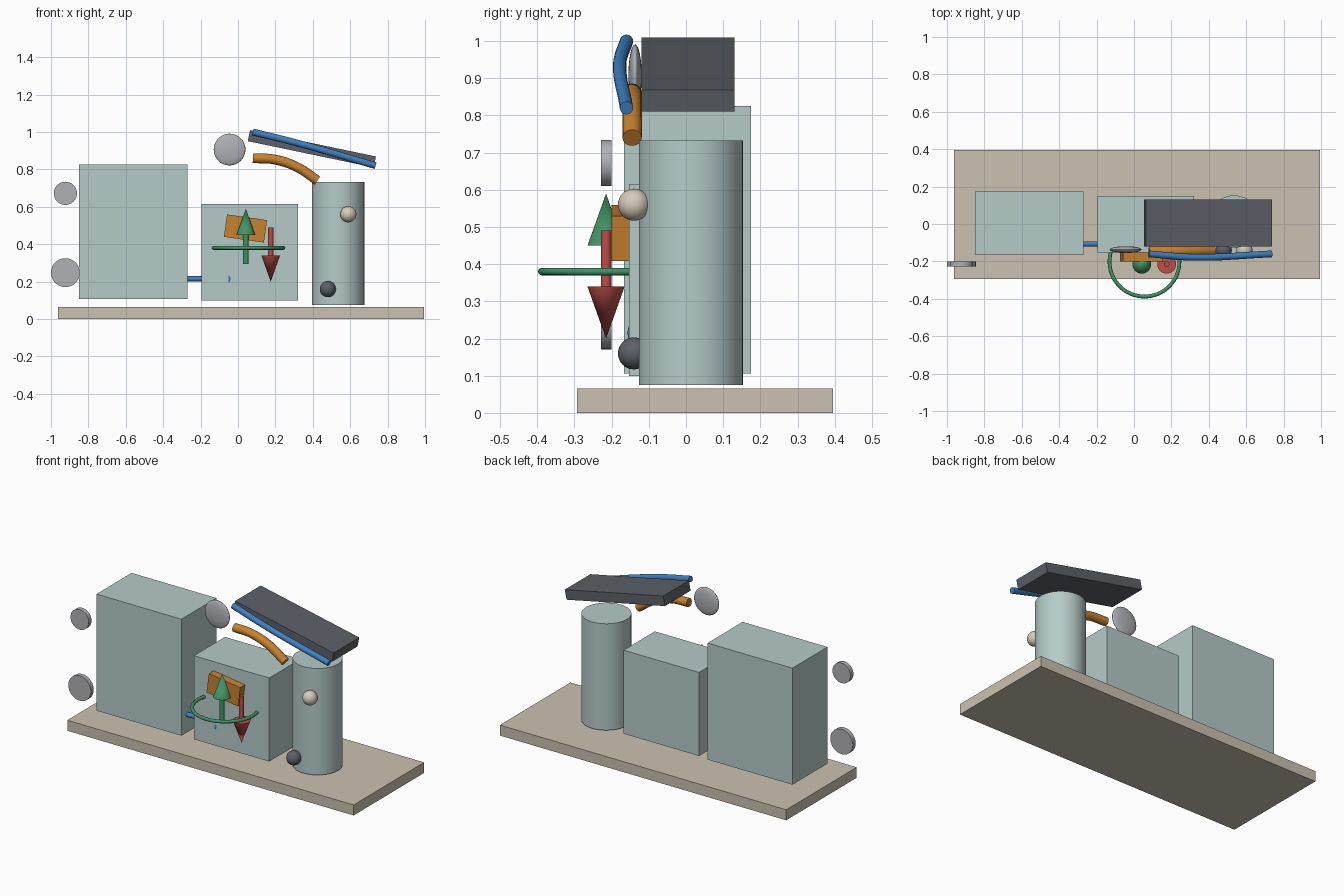
import bpy
import math
from mathutils import Vector

cube = bpy.data.objects.get("Cube")
if cube:
    bpy.data.objects.remove(cube, do_unlink=True)


def material(name, r, g, b):
    """Flat colour given as 0-255 screen values, stored as linear."""
    def linear(c):
        c /= 255
        return c / 12.92 if c <= 0.04 else ((c + 0.055) / 1.055) ** 2.4
    colour = (linear(r), linear(g), linear(b), 1)
    mat = bpy.data.materials.new(name)
    mat.use_nodes = True
    mat.diffuse_color = colour
    mat.node_tree.nodes["Principled BSDF"].inputs["Base Color"].default_value = colour
    return mat


tan = material("tan", 203, 193, 176)
pale_teal = material("pale teal", 181, 203, 201)
blue = material("blue", 62, 128, 192)
water_blue = material("water blue", 108, 166, 195)
green = material("green", 66, 148, 102)
red = material("red", 188, 78, 72)
orange = material("orange", 200, 130, 48)
light_grey = material("light grey", 176, 177, 182)
dark_grey = material("dark grey", 92, 97, 104)
cream = material("cream", 214, 203, 186)


def finish(name, mat, smooth=True):
    obj = bpy.context.object
    obj.name = name
    obj.data.materials.append(mat)
    if smooth:
        bpy.ops.object.shade_smooth_by_angle(angle=math.radians(35))
    return obj


def box(name, centre, size, mat, tilt=0):
    bpy.ops.mesh.primitive_cube_add(size=1, location=centre,
                                    rotation=(0, math.radians(tilt), 0))
    bpy.context.object.scale = size
    return finish(name, mat, smooth=False)


def rod(name, start, end, radius, mat, tip_radius=None):
    """Cylinder, or cone when a tip radius is given, between two points."""
    start, end = Vector(start), Vector(end)
    axis = end - start
    bpy.ops.mesh.primitive_cone_add(
        vertices=48, radius1=radius,
        radius2=radius if tip_radius is None else tip_radius,
        depth=axis.length, location=(start + end) / 2,
        rotation=axis.to_track_quat('Z', 'Y').to_euler())
    return finish(name, mat)


def ball(name, centre, radii, mat):
    bpy.ops.mesh.primitive_uv_sphere_add(segments=32, ring_count=16, radius=1,
                                         location=centre)
    bpy.context.object.scale = radii
    return finish(name, mat)


def tube(name, points, radius, mat):
    """Capped round tube following a smooth path."""
    curve = bpy.data.curves.new(name, 'CURVE')
    curve.dimensions = '3D'
    curve.bevel_depth = radius
    curve.bevel_resolution = 6
    curve.use_fill_caps = True
    spline = curve.splines.new('BEZIER')
    spline.bezier_points.add(len(points) - 1)
    for knot, co in zip(spline.bezier_points, points):
        knot.co = co
        knot.handle_left_type = knot.handle_right_type = 'AUTO'
    obj = bpy.data.objects.new(name, curve)
    bpy.context.collection.objects.link(obj)
    bpy.ops.object.select_all(action='DESELECT')
    obj.select_set(True)
    bpy.context.view_layer.objects.active = obj
    bpy.ops.object.convert(target='MESH')
    return finish(name, mat)


def arrow(name, tail, neck, tip, mat):
    rod(name + "_shaft", tail, neck, 0.014, mat)
    rod(name + "_head", neck, tip, 0.05, mat, tip_radius=0)


# Base slab and the three vessels
box("base", (0.017, 0.051, 0.0325), (1.957, 0.688, 0.065), tan)
box("large_tank", (-0.56, 0.004, 0.466), (0.58, 0.342, 0.72), pale_teal)
box("middle_tank", (0.063, -0.001, 0.357), (0.515, 0.304, 0.516), pale_teal)
rod("column", (0.535, 0.013, 0.075), (0.535, 0.013, 0.733), 0.14, pale_teal)

# Water fill just inside the middle tank
box("water", (0.063, -0.001, 0.29), (0.455, 0.302, 0.33), water_blue)

# Tilted panel over the column
box("panel", (0.395, 0.005, 0.91), (0.688, 0.25, 0.06), dark_grey, tilt=11.8)

# Curved pipes
tube("upper_pipe", [(0.08, -0.16, 1.0), (0.32, -0.178, 0.94),
                    (0.735, -0.16, 0.82)], 0.018, blue)
tube("lower_pipe", [(0.08, -0.145, 0.86), (0.2, -0.145, 0.852),
                    (0.32, -0.145, 0.81), (0.425, -0.145, 0.74)], 0.026, orange)

# Flow arrows and the circulation ring
arrow("up_arrow", (0.042, -0.215, 0.295), (0.042, -0.215, 0.45),
      (0.042, -0.215, 0.59), green)
arrow("down_arrow", (0.175, -0.215, 0.49), (0.175, -0.215, 0.34),
      (0.175, -0.215, 0.2), red)
arrow("side_arrow", (-0.29, -0.107, 0.215), (-0.05, -0.107, 0.215),
      (0.09, -0.107, 0.215), blue)
bpy.ops.mesh.primitive_torus_add(major_segments=64, minor_segments=12,
                                 major_radius=0.187, minor_radius=0.01,
                                 location=(0.056, -0.201, 0.38))
finish("ring", green)

# Tilted block on the middle tank
box("block", (0.04, -0.17, 0.484), (0.216, 0.06, 0.121), orange, tilt=8)

# Discs and balls
for name, z, radius in (("upper_disc", 0.672, 0.062), ("lower_disc", 0.248, 0.077)):
    rod(name, (-0.923, -0.228, z), (-0.923, -0.2, z), radius, light_grey)
ball("lens", (-0.045, -0.137, 0.906), (0.085, 0.018, 0.085), light_grey)
for name, x, z, mat in (("cream_ball", 0.59, 0.56, cream),
                        ("dark_ball", 0.48, 0.16, dark_grey)):
    ball(name, (x, -0.14, z), (0.043, 0.043, 0.043), mat)
